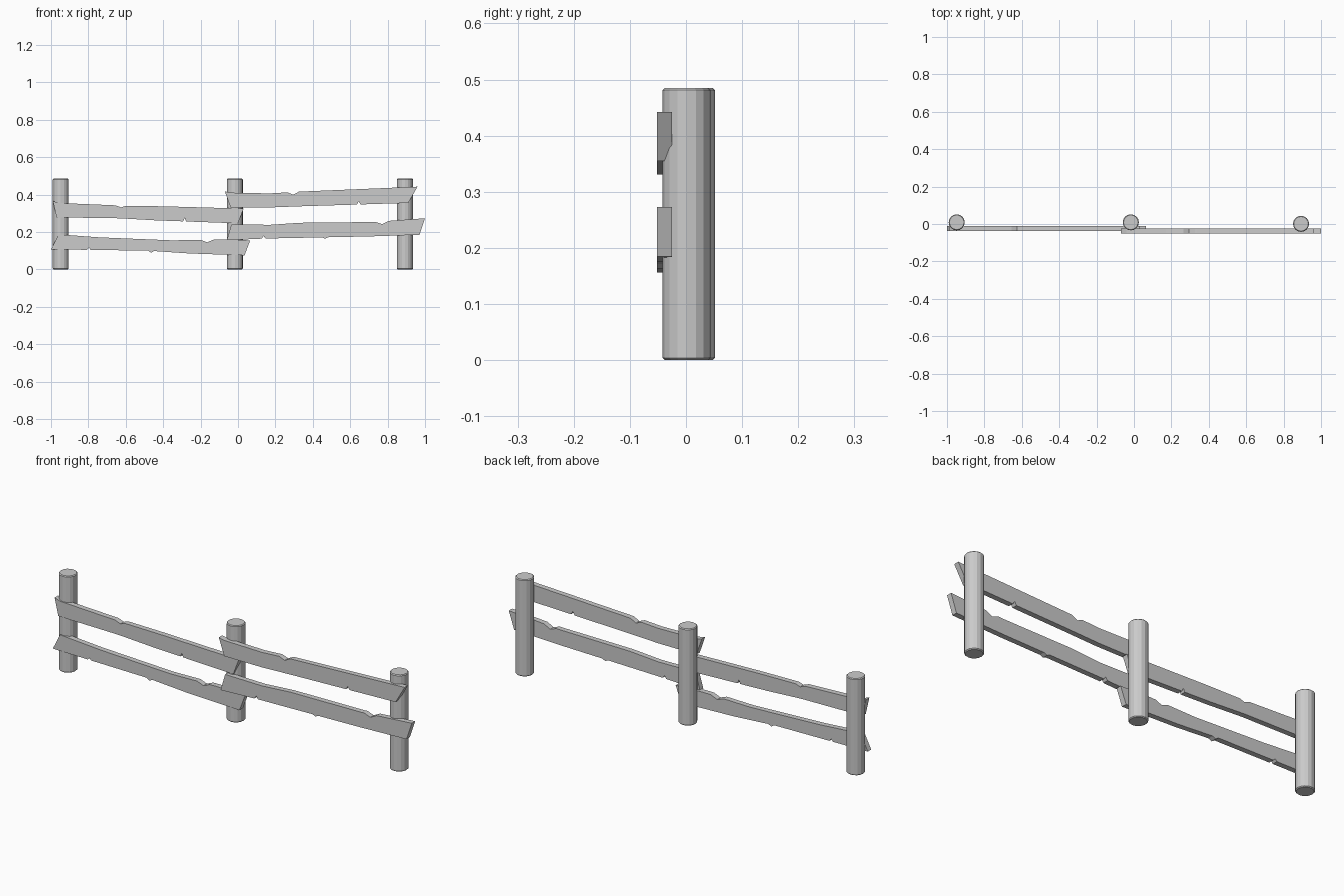
import bpy
import bmesh

# Remove the default cube only
cube = bpy.data.objects.get("Cube")
if cube:
    bpy.data.objects.remove(cube, do_unlink=True)

# Single weathered grey material
GREY = (0.6, 0.6, 0.6, 1.0)
wood = bpy.data.materials.new("weathered grey wood")
wood.use_nodes = True
wood.diffuse_color = GREY
wood.node_tree.nodes["Principled BSDF"].inputs["Base Color"].default_value = GREY


def add_object(name, bm):
    """Turn a bmesh into a linked, flat shaded object."""
    bmesh.ops.recalc_face_normals(bm, faces=bm.faces)
    mesh = bpy.data.meshes.new(name)
    bm.to_mesh(mesh)
    bm.free()
    mesh.materials.append(wood)
    obj = bpy.data.objects.new(name, mesh)
    bpy.context.collection.objects.link(obj)
    return obj


def add_post(name, x, y, radius=0.043, height=0.485):
    """Round post with a narrow chamfer around both ends."""
    bm = bmesh.new()
    bmesh.ops.create_cone(bm, cap_ends=True, segments=16, radius1=radius,
                          radius2=radius, depth=height)
    rims = [e for e in bm.edges if abs(e.verts[0].co.z - e.verts[1].co.z) < 0.01]
    bmesh.ops.bevel(bm, geom=rims, offset=0.004, segments=1, affect='EDGES')
    bmesh.ops.translate(bm, verts=bm.verts, vec=(x, y, height / 2))
    return add_object(name, bm)


def height_on(edge, x):
    """Height of a polyline edge at x."""
    for (xa, za), (xb, zb) in zip(edge, edge[1:]):
        if xa <= x <= xb:
            return za + (zb - za) * (x - xa) / (xb - xa)
    return edge[-1][1]


def notched(edge, notches):
    """Add V-shaped chips (x, half width, rise) to a polyline edge."""
    points = list(edge)
    for x, half, rise in notches:
        points += [(x - half, height_on(edge, x - half)),
                   (x, height_on(edge, x) + rise),
                   (x + half, height_on(edge, x + half))]
    return sorted(points)


def add_plank(name, front, top, bottom, top_chips, bottom_chips, thickness=0.027):
    """Extrude a chipped board outline from its front plane backwards."""
    outline = notched(bottom, bottom_chips) + notched(top, top_chips)[::-1]
    bm = bmesh.new()
    face = bm.faces.new([bm.verts.new((x, front, z)) for x, z in outline])
    result = bmesh.ops.extrude_face_region(bm, geom=[face])
    moved = [v for v in result["geom"] if isinstance(v, bmesh.types.BMVert)]
    bmesh.ops.translate(bm, verts=moved, vec=(0, thickness, 0))
    return add_object(name, bm)


# Posts
add_post("right_post", -0.948, 0.009)
add_post("middle_post", -0.017, 0.009)
add_post("left_post", 0.893, 0.001)

# Boards of the bay on the right hand side, set further back
BACK, FRONT = -0.038, -0.052
add_plank("right_upper_plank", BACK,
          [(-0.99, 0.365), (-0.96, 0.355), (-0.6, 0.34), (-0.4, 0.337), (0.03, 0.325)],
          [(-0.97, 0.278), (-0.63, 0.273), (-0.44, 0.262), (0.0, 0.246)],
          [(-0.625, 0.03, -0.01)], [(-0.285, 0.008, 0.018)])
add_plank("right_lower_plank", BACK,
          [(-0.96, 0.187), (-0.74, 0.171), (-0.35, 0.155), (-0.09, 0.16), (0.065, 0.155)],
          [(-1.0, 0.107), (-0.48, 0.1), (-0.26, 0.085), (0.035, 0.075)],
          [(-0.165, 0.035, -0.014)], [(-0.797, 0.01, 0.011), (-0.465, 0.016, -0.01)])

# Boards of the bay on the left hand side, overlapping in front
add_plank("left_upper_plank", FRONT,
          [(-0.07, 0.417), (-0.04, 0.41), (0.17, 0.406), (0.34, 0.416), (0.96, 0.442)],
          [(-0.04, 0.331), (0.17, 0.331), (0.33, 0.337), (0.91, 0.355)],
          [(0.295, 0.03, -0.014)], [(0.645, 0.01, 0.016)])
add_plank("left_lower_plank", FRONT,
          [(-0.035, 0.241), (0.17, 0.238), (0.33, 0.249), (0.72, 0.253), (1.0, 0.273)],
          [(-0.06, 0.156), (0.15, 0.165), (0.45, 0.171), (0.7, 0.176), (0.97, 0.185)],
          [(0.77, 0.035, -0.015)], [(0.137, 0.01, 0.014), (0.465, 0.016, -0.008)])
